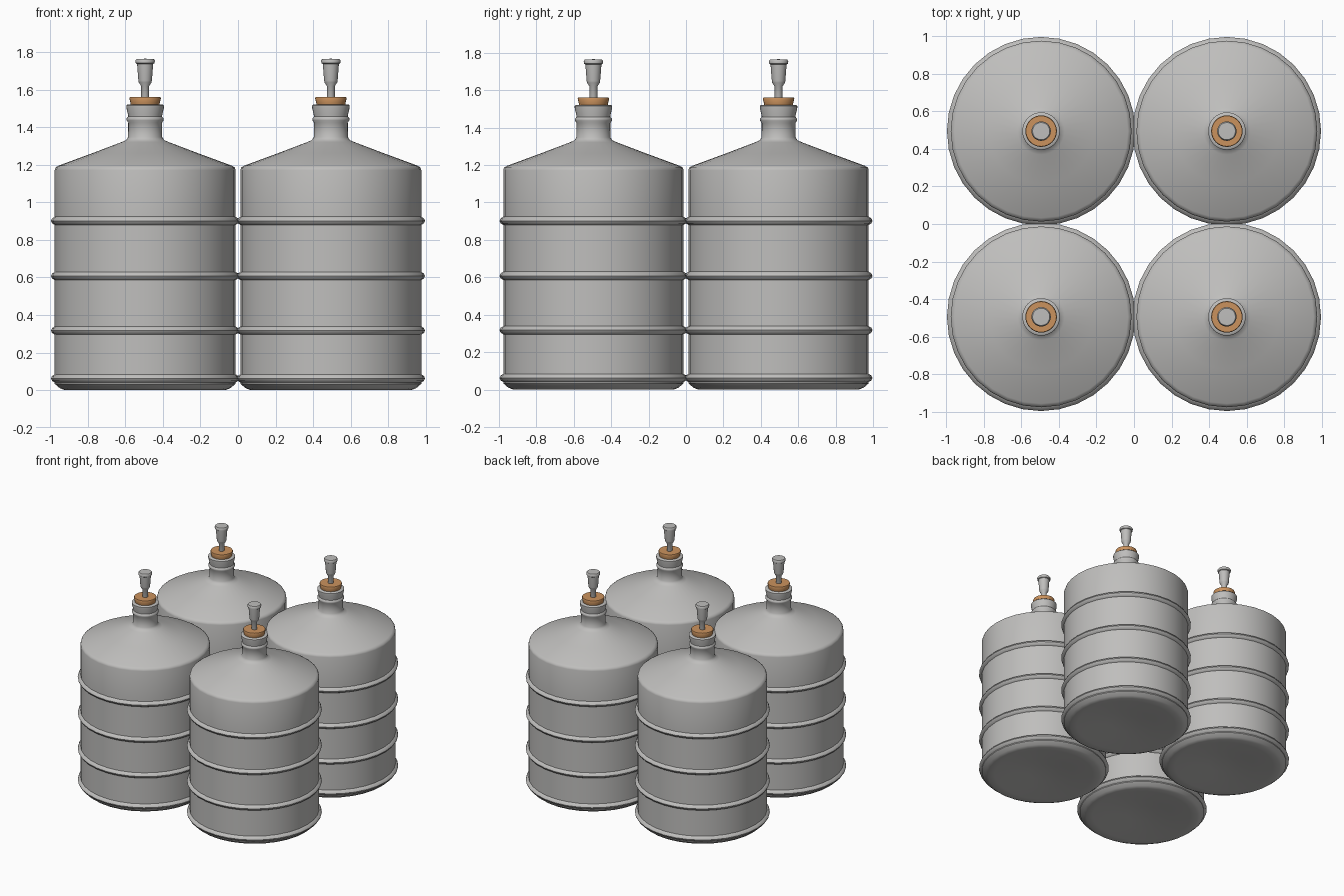
import bpy, bmesh, math

if "Cube" in bpy.data.objects:
    bpy.data.objects.remove(bpy.data.objects["Cube"])

SIDES = 32
OFFSET = 0.495  # distance of each jug axis from the centre lines


def material(name, rgb):
    m = bpy.data.materials.new(name)
    m.diffuse_color = (*rgb, 1)
    m.use_nodes = True
    m.node_tree.nodes["Principled BSDF"].inputs["Base Color"].default_value = m.diffuse_color
    return m


def lathe(name, profile, mat, sides=SIDES):
    """Revolve (radius, z) points, ordered bottom to top, about z."""
    bm = bmesh.new()
    rings = []
    for r, z in profile:
        if r == 0:
            rings.append([bm.verts.new((0, 0, z))])
        else:
            rings.append([bm.verts.new((r * math.cos(2 * math.pi * i / sides),
                                        r * math.sin(2 * math.pi * i / sides), z))
                          for i in range(sides)])
    for a, b in zip(rings, rings[1:]):
        for i in range(sides):
            j = (i + 1) % sides
            if len(a) == 1:
                bm.faces.new((a[0], b[j], b[i]))
            elif len(b) == 1:
                bm.faces.new((a[i], a[j], b[0]))
            else:
                bm.faces.new((a[i], a[j], b[j], b[i]))
    bmesh.ops.recalc_face_normals(bm, faces=bm.faces)
    me = bpy.data.meshes.new(name)
    bm.to_mesh(me)
    bm.free()
    me.polygons.foreach_set("use_smooth", [True] * len(me.polygons))
    me.set_sharp_from_angle(angle=math.radians(42))
    me.materials.append(mat)
    return me


grey = material("grey glass", (0.52, 0.515, 0.505))
cork = material("orange stopper", (0.60, 0.29, 0.11))

# Jug: dished base, ribbed wall, sloped shoulder, neck with lip
jug = [(0, 0.03), (0.12, 0.027), (0.22, 0.014), (0.38, 0.004), (0.43, 0.0),
       (0.455, 0.01), (0.482, 0.033)]
for z in (0.062, 0.317, 0.608, 0.902):
    jug += [(0.482, z - 0.022), (0.496, z - 0.013), (0.502, z),
            (0.496, z + 0.013), (0.482, z + 0.022)]
jug += [(0.482, 1.172), (0.478, 1.186), (0.462, 1.196), (0.28, 1.263),
        (0.125, 1.322), (0.102, 1.332), (0.091, 1.348), (0.09, 1.425),
        (0.099, 1.438), (0.099, 1.448), (0.09, 1.458), (0.091, 1.466),
        (0.1, 1.505), (0.1, 1.517), (0.094, 1.522), (0.076, 1.522), (0.07, 1.48)]

# Tapered bung seated in the neck
stopper = [(0, 1.46), (0.068, 1.46), (0.078, 1.53), (0.084, 1.555),
           (0.081, 1.562), (0, 1.562)]

# Airlock: stem, flared cup and cap
airlock = [(0, 1.5), (0.021, 1.5), (0.021, 1.62), (0.034, 1.64), (0.036, 1.65),
           (0.043, 1.738), (0.05, 1.742), (0.052, 1.756), (0.046, 1.765), (0, 1.766)]

parts = {"jug": lathe("jug", jug, grey),
         "stopper": lathe("stopper", stopper, cork),
         "airlock": lathe("airlock", airlock, grey, 20)}

# Two by two arrangement
for sy, row in ((-1, "front"), (1, "back")):
    for sx, side in ((-1, "left"), (1, "right")):
        for name, mesh in parts.items():
            ob = bpy.data.objects.new(f"{name}_{row}_{side}", mesh)
            ob.location = (sx * OFFSET, sy * OFFSET, 0)
            bpy.context.collection.objects.link(ob)
